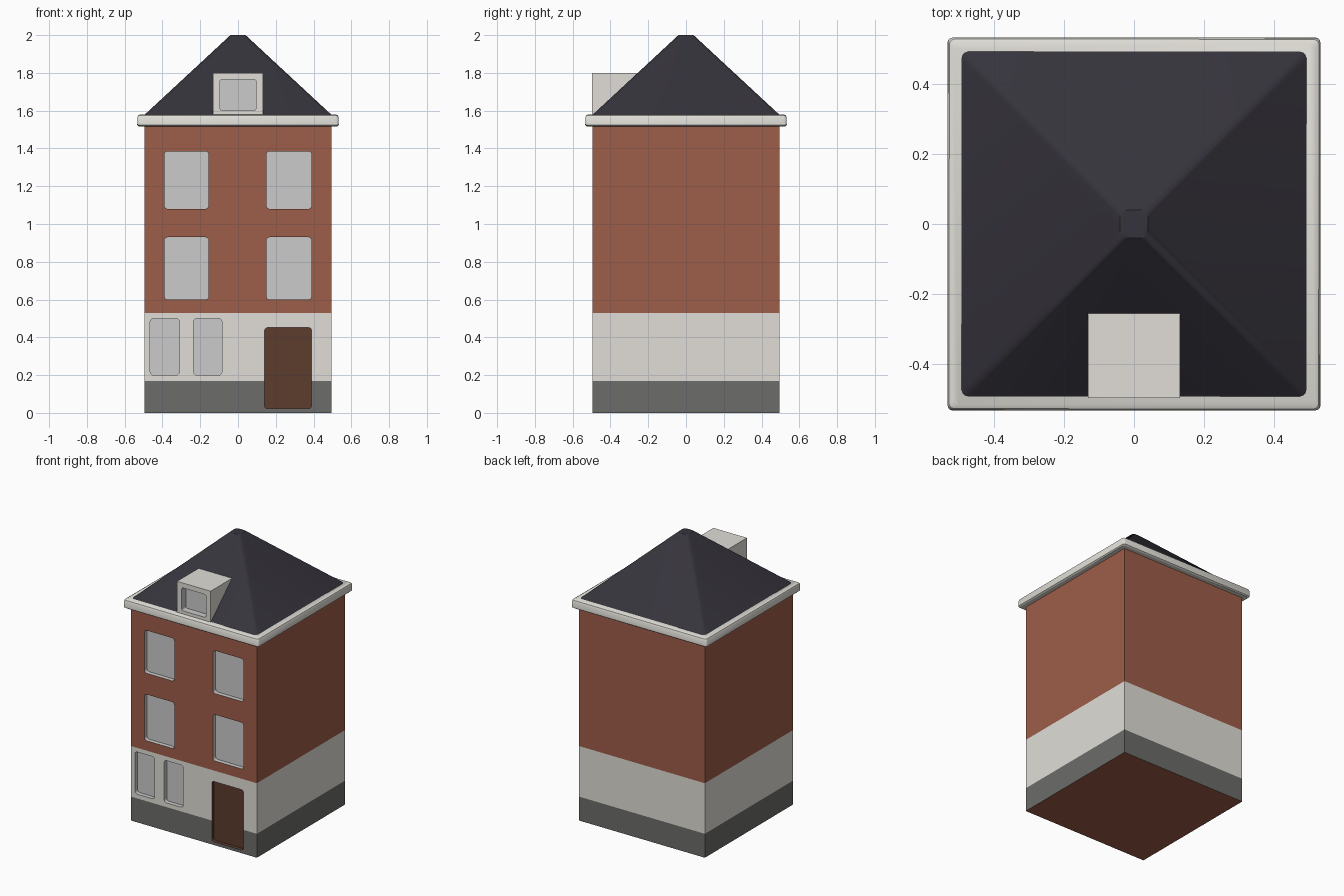
import bpy, bmesh, math

if "Cube" in bpy.data.objects:
    bpy.data.objects.remove(bpy.data.objects["Cube"])

H = 0.495  # half width of the walls


def material(name, rgb):
    m = bpy.data.materials.new(name)
    m.diffuse_color = (*rgb, 1)
    m.use_nodes = True
    m.node_tree.nodes["Principled BSDF"].inputs["Base Color"].default_value = m.diffuse_color
    return m


BRICK = material("brick", (0.34, 0.11, 0.065))
PLASTER = material("plaster", (0.75, 0.73, 0.68))
STONE = material("stone", (0.15, 0.15, 0.145))
SLATE = material("slate", (0.037, 0.034, 0.045))
WOOD = material("wood", (0.11, 0.045, 0.027))
GLASS = material("glass", (0.6, 0.6, 0.6))


def finish(name, bm, mats):
    bmesh.ops.recalc_face_normals(bm, faces=bm.faces)
    me = bpy.data.meshes.new(name)
    bm.to_mesh(me)
    bm.free()
    ob = bpy.data.objects.new(name, me)
    bpy.context.collection.objects.link(ob)
    for m in mats:
        me.materials.append(m)
    return ob


def stack(name, rings, mats, band=None, corner=0):
    """Square rings (half width, z) joined upward; band lists the material per level."""
    bm = bmesh.new()
    loops = [[bm.verts.new((sx * h, sy * h, z))
              for sx, sy in ((-1, -1), (1, -1), (1, 1), (-1, 1))] for h, z in rings]
    slopes = []
    for k in range(len(loops) - 1):
        a, b = loops[k], loops[k + 1]
        for i in range(4):
            j = (i + 1) % 4
            f = bm.faces.new((a[i], a[j], b[j], b[i]))
            f.material_index = band[k] if band else 0
            slopes.append(bm.edges.get((a[i], b[i])))
    bm.faces.new(loops[0][::-1])
    bm.faces.new(loops[-1])
    if corner:
        bmesh.ops.bevel(bm, geom=slopes, offset=corner, segments=3, profile=0.5, affect='EDGES')
    return finish(name, bm, mats)


def opening(target, x0, x1, z0, z1, depth, mat, r=0.018):
    """Sink a rounded rectangular recess into the front of the target."""
    bm = bmesh.new()
    bmesh.ops.create_cube(bm, size=1)
    for v in bm.verts:
        v.co = (x1 if v.co.x > 0 else x0,
                -H + depth if v.co.y > 0 else -0.7,
                z1 if v.co.z > 0 else z0)
    edges = [e for e in bm.edges if abs(e.verts[0].co.y - e.verts[1].co.y) > 0.01]
    bmesh.ops.bevel(bm, geom=edges, offset=r, segments=3, profile=0.5, affect='EDGES')
    cutter = finish("cutter", bm, [mat])
    cutter.hide_render = True
    mod = target.modifiers.new("opening", 'BOOLEAN')
    mod.operation = 'DIFFERENCE'
    mod.solver = 'EXACT'
    mod.material_mode = 'TRANSFER'
    mod.object = cutter
    with bpy.context.temp_override(object=target, active_object=target):
        bpy.ops.object.modifier_apply(modifier=mod.name)
    bpy.data.objects.remove(cutter)


# Walls: stone plinth, plaster band, brick upper storeys
walls = stack("walls", [(H, 0), (H, 0.17), (H, 0.53), (H, 1.55)],
              [BRICK, PLASTER, STONE], band=[2, 1, 0])
for z0, z1 in ((0.60, 0.93), (1.08, 1.385)):
    for x0, x1 in ((-0.39, -0.155), (0.15, 0.39)):
        opening(walls, x0, x1, z0, z1, 0.03, GLASS)
for x0, x1 in ((-0.465, -0.31), (-0.235, -0.085)):
    opening(walls, x0, x1, 0.20, 0.50, 0.03, GLASS)
opening(walls, 0.14, 0.39, 0.022, 0.452, 0.025, WOOD)

# Cornice with softened edges
cornice = stack("cornice", [(0.525, 1.517), (0.532, 1.523), (0.532, 1.565),
                            (0.527, 1.575), (0.517, 1.58)], [PLASTER], corner=0.012)

# Hipped roof with a small flat top
roof = stack("roof", [(H, 1.578), (0.04, 2.0)], [SLATE], corner=0.015)

# Dormer: side profile extruded across, running back into the roof
bm = bmesh.new()
profile = ((-H - 0.002, 1.575), (-H - 0.002, 1.80), (-0.25, 1.80), (-0.40, 1.575))
side = bm.faces.new([bm.verts.new((-0.132, y, z)) for y, z in profile])
ext = bmesh.ops.extrude_face_region(bm, geom=[side])["geom"]
bmesh.ops.translate(bm, vec=(0.264, 0, 0),
                    verts=[g for g in ext if isinstance(g, bmesh.types.BMVert)])
dormer = finish("dormer", bm, [PLASTER])
for part in (dormer, roof):
    opening(part, -0.095, 0.095, 1.602, 1.765, 0.045, GLASS, 0.01)

# Smooth the rounded corners, keep the real edges sharp
for ob in (walls, cornice, roof, dormer):
    bpy.ops.object.select_all(action='DESELECT')
    ob.select_set(True)
    bpy.context.view_layer.objects.active = ob
    bpy.ops.object.shade_smooth_by_angle(angle=math.radians(35))
